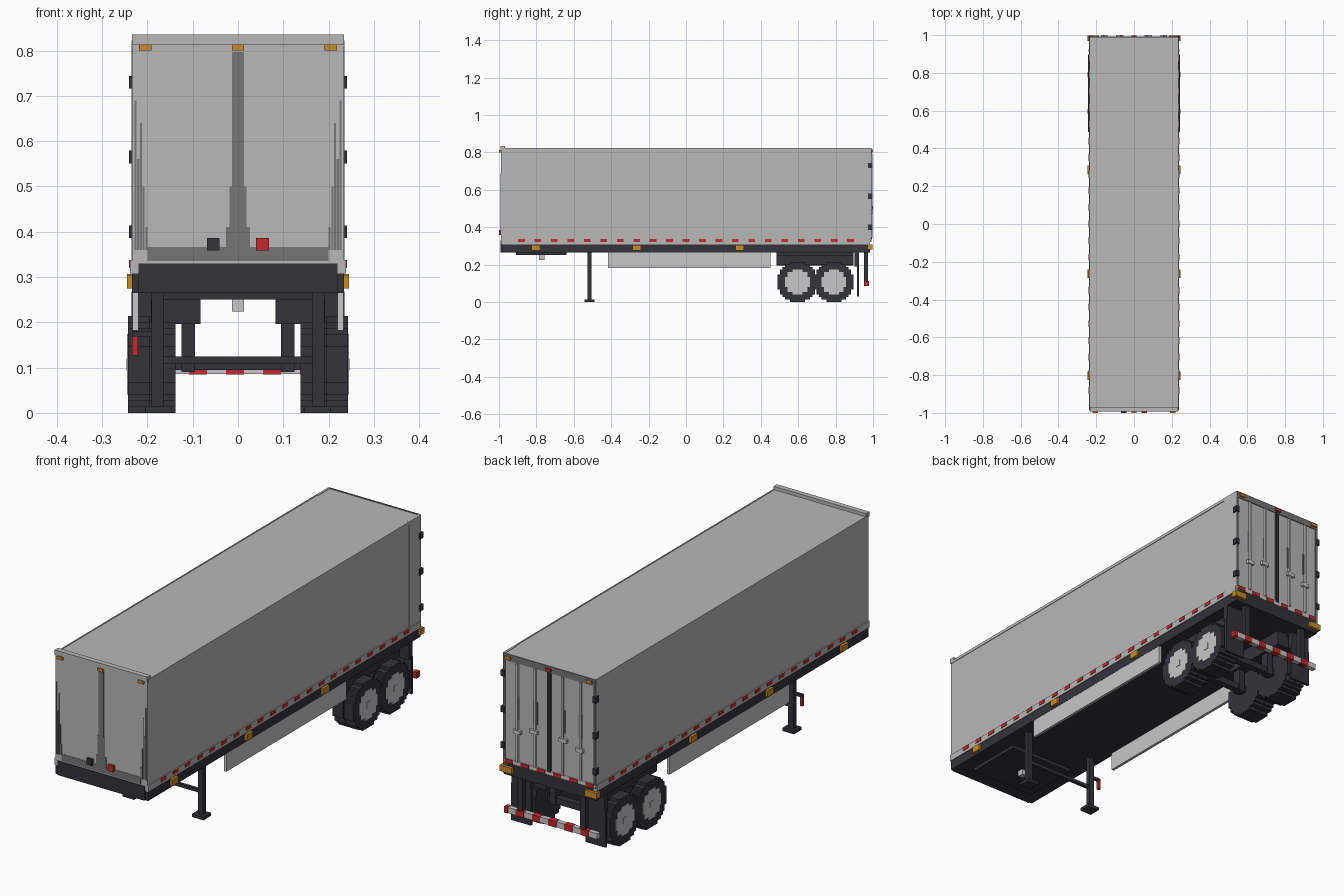
import bpy, bmesh, math

cube = bpy.data.objects.get("Cube")
if cube:
    bpy.data.objects.remove(cube, do_unlink=True)


def material(name, rgb):
    m = bpy.data.materials.new(name)
    m.use_nodes = True
    m.diffuse_color = (*rgb, 1)
    m.node_tree.nodes["Principled BSDF"].inputs["Base Color"].default_value = (*rgb, 1)
    return m


GREY = material("panel grey", (0.48, 0.48, 0.48))
SHADE = material("dull grey", (0.18, 0.18, 0.18))
DARK = material("charcoal", (0.034, 0.033, 0.042))
LIGHT = material("pale metal", (0.57, 0.57, 0.57))
RED = material("reflector red", (0.54, 0.023, 0.03))
AMBER = material("marker amber", (0.6, 0.26, 0.02))


def finish(name, bm, mat):
    bmesh.ops.recalc_face_normals(bm, faces=bm.faces)
    mesh = bpy.data.meshes.new(name)
    bm.to_mesh(mesh)
    bm.free()
    mesh.materials.append(mat)
    ob = bpy.data.objects.new(name, mesh)
    bpy.context.collection.objects.link(ob)
    return ob


def boxes(name, mat, *spans, mirror=False):
    """One object of boxes, each (x0, x1, y0, y1, z0, z1)."""
    bm = bmesh.new()
    allspans = list(spans)
    if mirror:
        allspans += [(-s[1], -s[0], *s[2:]) for s in spans]
    for x0, x1, y0, y1, z0, z1 in allspans:
        vs = bmesh.ops.create_cube(bm, size=1)["verts"]
        for v in vs:
            v.co = ((x0 + x1) / 2 + v.co.x * (x1 - x0),
                    (y0 + y1) / 2 + v.co.y * (y1 - y0),
                    (z0 + z1) / 2 + v.co.z * (z1 - z0))
    return finish(name, bm, mat)


def stepped_disc(name, mat, x0, x1, y, z, rows, cell):
    """Disc along x with a blocky stair-stepped outline."""
    r = rows / 2
    right = []
    for i in range(rows):
        h = i + 0.5 - r
        w = max(1, round(math.sqrt(r * r - h * h)))
        right += [(w, i - r), (w, i + 1 - r)]
    outline = right + [(-a, b) for a, b in reversed(right)]
    pts = [p for i, p in enumerate(outline) if p != outline[i - 1]]
    bm = bmesh.new()
    face = bm.faces.new([bm.verts.new((x0, y + a * cell, z + b * cell)) for a, b in pts])
    ext = bmesh.ops.extrude_face_region(bm, geom=[face])
    moved = [g for g in ext["geom"] if isinstance(g, bmesh.types.BMVert)]
    bmesh.ops.translate(bm, verts=moved, vec=(x1 - x0, 0, 0))
    return finish(name, bm, mat)


# Cargo box
boxes("cargo_box", GREY, (-0.233, 0.233, -0.988, 0.985, 0.33, 0.82))
boxes("front_roof_lip", GREY, (-0.234, 0.234, -0.992, -0.968, 0.812, 0.835))
boxes("roof_rail", GREY, (0.23, 0.2355, -0.985, 0.985, 0.808, 0.822), mirror=True)
boxes("rear_post", GREY, (0.225, 0.2355, 0.905, 0.988, 0.335, 0.822), mirror=True)
boxes("side_rail", GREY, (0.22, 0.238, -0.988, 0.985, 0.308, 0.338), mirror=True)

# Chassis and underside
boxes("chassis", DARK, (-0.22, 0.22, -0.991, 0.98, 0.265, 0.33))
boxes("chassis_side", DARK, (0.215, 0.234, -0.985, 0.98, 0.265, 0.309), mirror=True)
boxes("coupler_plate", DARK, (-0.165, 0.165, -0.91, -0.64, 0.25, 0.266))
boxes("coupler_pin", LIGHT, (-0.013, 0.013, -0.785, -0.757, 0.224, 0.25))
boxes("side_skirt", LIGHT, (0.22, 0.233, -0.417, 0.452, 0.182, 0.265), mirror=True)

# Front wall: darker streaks rising from the base
streaks = [(-0.2, 0.2, 0.335, 0.366), (-0.013, 0.013, 0.36, 0.797),
           (-0.019, 0.019, 0.36, 0.5), (-0.026, 0.026, 0.36, 0.41)]
for a, top in ((0.2, 0.41), (0.206, 0.5), (0.212, 0.64), (0.218, 0.56), (0.224, 0.69)):
    streaks += [(a, a + 0.0045, 0.36, top), (-a - 0.0045, -a, 0.36, top)]
boxes("front_streaks", SHADE,
      *[(a, b, -0.990 - i * 0.0001, -0.986, lo, hi) for i, (a, b, lo, hi) in enumerate(streaks)])
boxes("front_marker", AMBER,
      *[(x - 0.0135, x + 0.0135, -1.0, -0.985, 0.8, 0.813) for x in (-0.205, 0, 0.205)])
boxes("air_socket", DARK, (-0.068, -0.041, -1.0, -0.985, 0.358, 0.386))
boxes("brake_socket", RED, (0.04, 0.068, -1.0, -0.985, 0.358, 0.386))

# Side reflectors and marker lamps
boxes("side_reflector", RED,
      *[(0.23, 0.2405, y - 0.018, y + 0.018, 0.32, 0.337)
        for y in [-0.88 + 0.088 * i for i in range(21)]], mirror=True)
boxes("side_marker", AMBER,
      *[(0.229, 0.245, y - 0.023, y + 0.023, 0.275, 0.304) for y in (-0.803, -0.263, 0.288)],
      mirror=True)

# Rear doors
boxes("door_header", SHADE, (-0.233, 0.233, 0.984, 0.992, 0.792, 0.822))
boxes("door_jamb", SHADE, (0.222, 0.234, 0.984, 0.991, 0.338, 0.795), mirror=True)
boxes("door_panel", GREY, (0.01, 0.222, 0.984, 0.988, 0.342, 0.792), mirror=True)
boxes("door_gap", DARK, (-0.008, 0.008, 0.984, 0.994, 0.338, 0.795))
boxes("lock_rod", LIGHT,
      *[(x - 0.005, x + 0.005, 0.986, 0.997, 0.342, 0.79) for x in (0.07, 0.16)], mirror=True)
boxes("lock_handle", LIGHT, (0.055, 0.095, 0.988, 1.0, 0.495, 0.512),
      (0.14, 0.175, 0.988, 1.0, 0.472, 0.489), mirror=True)
boxes("rod_shadow_plate", SHADE,
      *[(x - 0.011, x + 0.011, 0.986, 0.9895, 0.535, 0.64) for x in (0.07, 0.16)], mirror=True)
boxes("door_hinge", DARK,
      *[(0.224, 0.241, 0.972, 0.996, z - 0.014, z + 0.014) for z in (0.4, 0.565, 0.73)],
      mirror=True)
boxes("rear_sill", LIGHT, (-0.234, 0.234, 0.98, 0.99, 0.322, 0.342))
boxes("rear_sill_reflector", RED,
      *[(x - 0.02, x + 0.02, 0.985, 0.993, 0.323, 0.341)
        for x in (-0.205, -0.123, -0.041, 0.041, 0.123, 0.205)])
boxes("rear_beam", DARK, (-0.234, 0.234, 0.97, 0.985, 0.265, 0.322))
boxes("rear_corner_lamp", AMBER, (0.185, 0.245, 0.97, 0.998, 0.28, 0.307), mirror=True)
boxes("rear_top_marker", AMBER, (0.192, 0.22, 0.988, 0.999, 0.8, 0.814), mirror=True)
boxes("rear_centre_marker", RED, (-0.014, 0.014, 0.988, 0.999, 0.8, 0.814))

# Rear bumper with striped bar
boxes("bumper_upright", DARK, (0.145, 0.172, 0.952, 0.974, 0.085, 0.268), mirror=True)
boxes("bumper_bar", LIGHT, (-0.234, 0.234, 0.955, 0.977, 0.086, 0.112))
boxes("bumper_stripe", RED,
      *[(x, min(x + 0.04, 0.236), 0.953, 0.979, 0.085, 0.113)
        for x in (-0.19, -0.108, -0.027, 0.055, 0.137, 0.218)])
boxes("mud_flap", DARK, (0.138, 0.24, 0.913, 0.925, 0.03, 0.2), mirror=True)
boxes("mud_flap_bracket", DARK, (0.14, 0.235, 0.9, 0.925, 0.19, 0.268), mirror=True)

# Wheels, axles and suspension
boxes("suspension_rail", DARK, (0.083, 0.138, 0.485, 0.895, 0.196, 0.266),
      (0.135, 0.192, 0.485, 0.895, 0.2, 0.252), mirror=True)
CELL = 0.01335
for axle, y in (("front", 0.595), ("rear", 0.79)):
    boxes(axle + "_axle", DARK, (-0.15, 0.15, y - 0.015, y + 0.015, 0.095, 0.124))
    boxes(axle + "_axle_hanger", DARK, (0.095, 0.125, y - 0.02, y + 0.02, 0.09, 0.2),
          mirror=True)
    for side, s in (("left", 1), ("right", -1)):
        tag = f"{axle}_{side}_"
        stepped_disc(tag + "inner_tyre", DARK, s * 0.138, s * 0.19, y, 0.107, 16, CELL)
        stepped_disc(tag + "wheel_core", DARK, s * 0.185, s * 0.2, y, 0.107, 14, CELL)
        stepped_disc(tag + "outer_tyre", DARK, s * 0.194, s * 0.243, y, 0.107, 16, CELL)
        stepped_disc(tag + "rim", LIGHT, s * 0.23, s * 0.2445, y, 0.107, 10, CELL)
        boxes(tag + "hub_cap", LIGHT, (*sorted((s * 0.24, s * 0.2465)),
                                       y - 0.0134, y + 0.0134, 0.0936, 0.1204))

# Landing gear with crank on the right
boxes("landing_leg", DARK, (0.165, 0.191, -0.526, -0.504, 0.01, 0.266), mirror=True)
boxes("landing_foot", DARK, (0.146, 0.205, -0.543, -0.488, 0, 0.014), mirror=True)
boxes("landing_brace", DARK, (-0.168, 0.168, -0.522, -0.508, 0.109, 0.124))
boxes("crank_arm", DARK, (-0.234, -0.188, -0.521, -0.509, 0.167, 0.18))
boxes("crank_handle", RED, (-0.234, -0.221, -0.521, -0.509, 0.127, 0.168))
